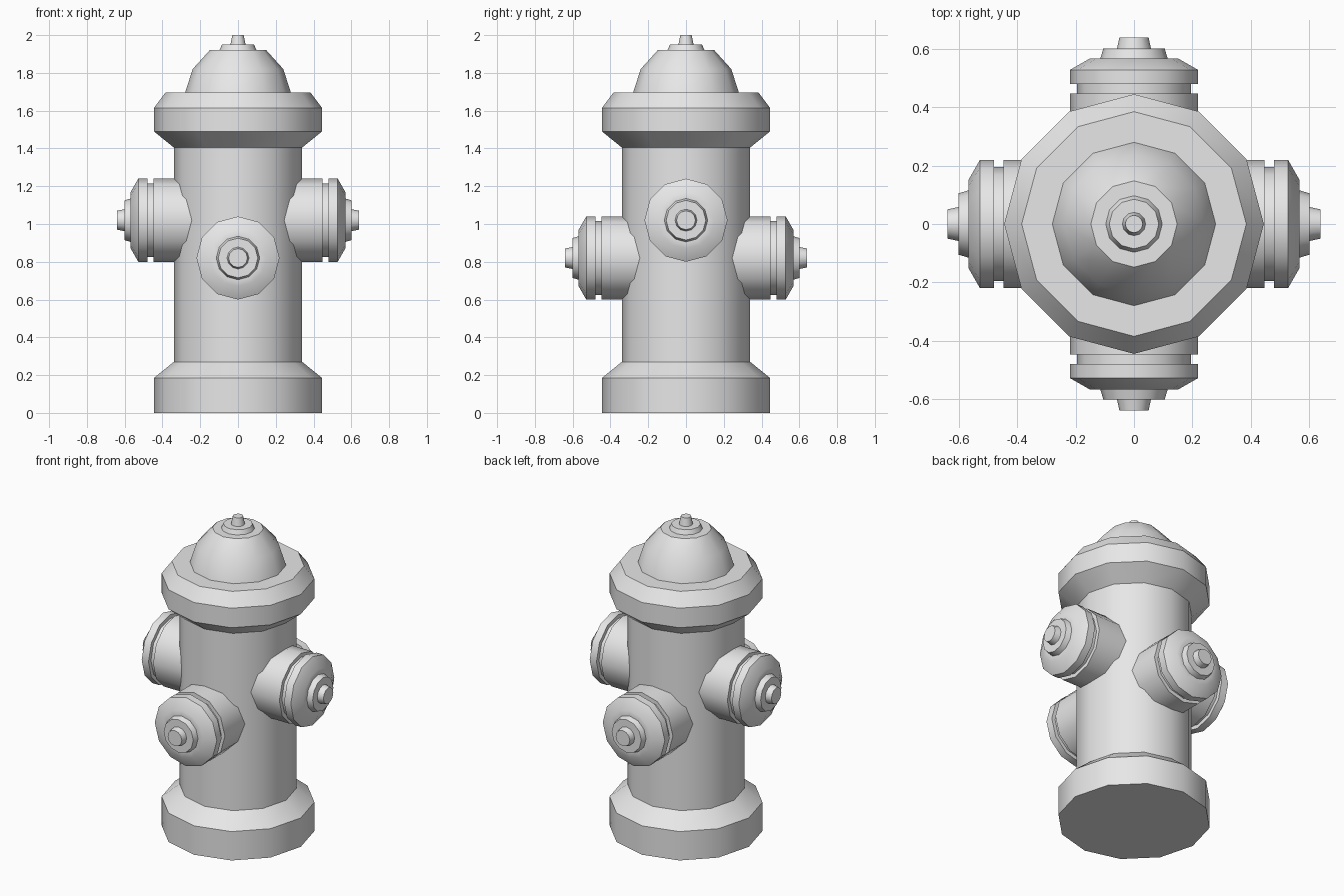
import bpy, math
from mathutils import Matrix, Vector

cube = bpy.data.objects.get("Cube")
if cube:
    bpy.data.objects.remove(cube, do_unlink=True)

SIDES = 12

# Single painted-metal colour
grey = bpy.data.materials.new("light_grey")
grey.use_nodes = True
grey.diffuse_color = (0.8, 0.8, 0.8, 1)
grey.node_tree.nodes["Principled BSDF"].inputs["Base Color"].default_value = (0.8, 0.8, 0.8, 1)


def lathe(name, profile, matrix=Matrix()):
    """Spin (radius, height) points around z, cap both ends, then place."""
    verts, faces = [], []
    for r, h in profile:
        for i in range(SIDES):
            a = math.tau * i / SIDES
            verts.append(matrix @ Vector((r * math.cos(a), r * math.sin(a), h)))
    for k in range(len(profile) - 1):
        for i in range(SIDES):
            j = (i + 1) % SIDES
            a, b = k * SIDES, (k + 1) * SIDES
            faces.append((a + i, a + j, b + j, b + i))
    last = (len(profile) - 1) * SIDES
    faces.append(tuple(reversed(range(SIDES))))
    faces.append(tuple(range(last, last + SIDES)))
    mesh = bpy.data.meshes.new(name)
    mesh.from_pydata(verts, [], faces)
    mesh.materials.append(grey)
    obj = bpy.data.objects.new(name, mesh)
    bpy.context.collection.objects.link(obj)
    bpy.ops.object.select_all(action="DESELECT")
    obj.select_set(True)
    bpy.context.view_layer.objects.active = obj
    bpy.ops.object.shade_smooth_by_angle(angle=math.radians(31))
    return obj


# Barrel with flared foot, brim, domed bonnet and top nut
lathe("hydrant_body", [
    (0.445, 0), (0.445, 0.185), (0.34, 0.27), (0.34, 1.405),
    (0.445, 1.49), (0.445, 1.615), (0.385, 1.695), (0.28, 1.695),
    (0.24, 1.82), (0.148, 1.922), (0.097, 1.922), (0.085, 1.95),
    (0.04, 1.95), (0.03, 2.0)])

# Outlet: pipe, groove, flanged cap and nut
outlet = [
    (0.22, 0.1), (0.22, 0.447), (0.195, 0.447), (0.195, 0.48),
    (0.22, 0.48), (0.22, 0.528), (0.15, 0.568), (0.115, 0.568),
    (0.105, 0.602), (0.058, 0.602), (0.05, 0.64)]

# Side outlets sit higher than the front and back ones
for name, turn, height in (("left_outlet", 0, 1.02), ("back_outlet", 90, 0.82),
                           ("right_outlet", 180, 1.02), ("front_outlet", 270, 0.82)):
    place = (Matrix.Translation((0, 0, height))
             @ Matrix.Rotation(math.radians(turn), 4, "Z")
             @ Matrix.Rotation(math.radians(90), 4, "Y"))
    lathe(name, outlet, place)
